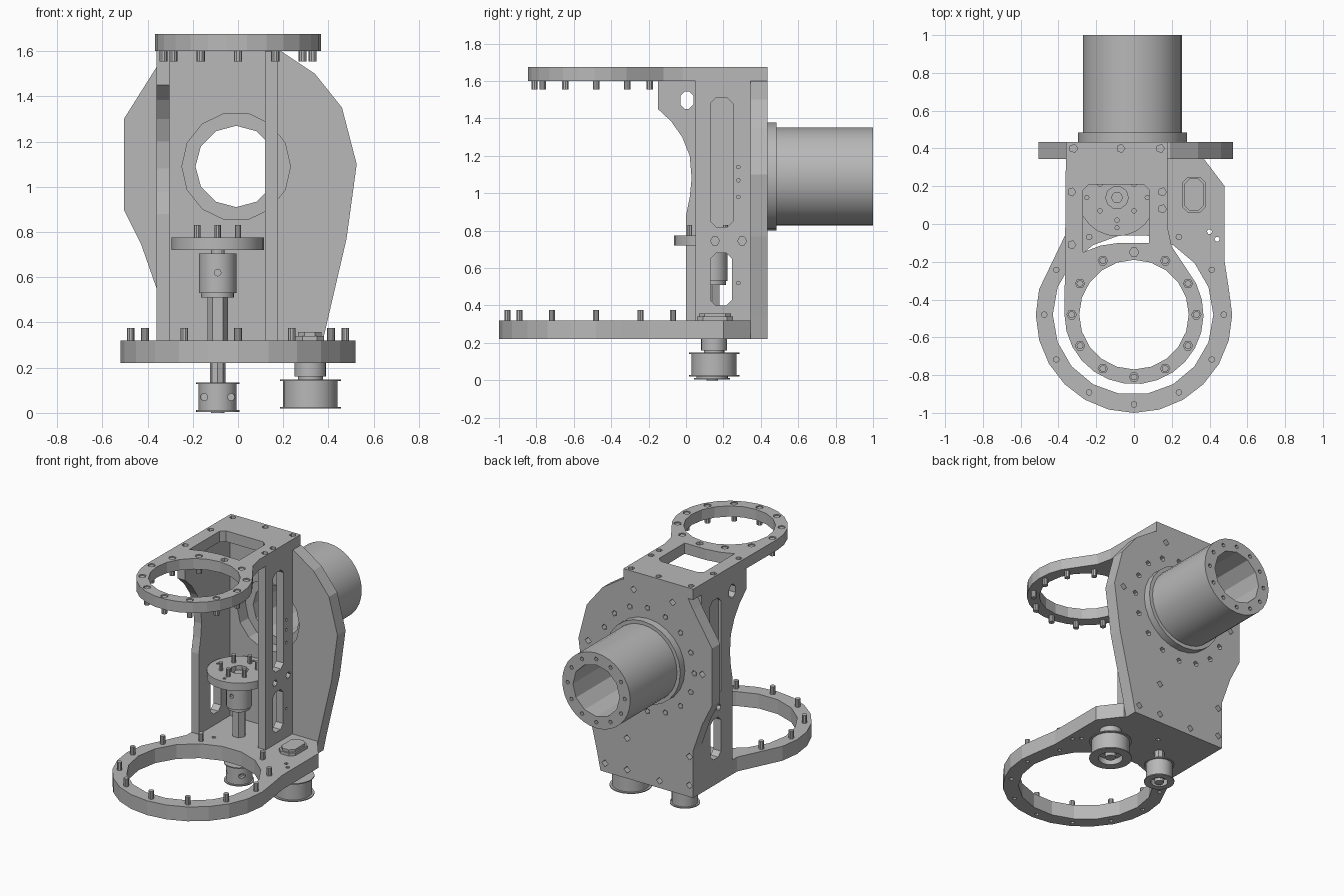
import bpy, bmesh
from math import sin, cos, radians, tau
from mathutils import Vector

cube = bpy.data.objects.get("Cube")
if cube:
    bpy.data.objects.remove(cube)

grey = bpy.data.materials.new("machined grey")
grey.use_nodes = True
colour = (0.48, 0.48, 0.48, 1)
grey.diffuse_color = colour
grey.node_tree.nodes["Principled BSDF"].inputs["Base Color"].default_value = colour


def arc(cx, cy, r, start, end, n):
    """Points along an arc, angles in degrees, both ends included."""
    angles = [radians(start + (end - start) * i / n) for i in range(n + 1)]
    return [(cx + r * cos(a), cy + r * sin(a)) for a in angles]


def circle(cx, cy, r, n=24):
    return [(cx + r * cos(tau * i / n), cy + r * sin(tau * i / n)) for i in range(n)]


def rounded(x0, y0, x1, y1, c):
    """Rectangle with cut corners."""
    return [(x0 + c, y0), (x1 - c, y0), (x1, y0 + c), (x1, y1 - c),
            (x1 - c, y1), (x0 + c, y1), (x0, y1 - c), (x0, y0 + c)]


def bolt_circle(cx, cy, r, n=12, skip=()):
    return [p for i, p in enumerate(circle(cx, cy, r, n)) if i not in skip]


def place(axis, p, d):
    u, v = p
    return Vector({"x": (d, u, v), "y": (u, d, v), "z": (u, v, d)}[axis])


def solid_mesh(name, solids):
    """Each solid is (axis, outline, start, end)."""
    bm = bmesh.new()
    for axis, outline, d0, d1 in solids:
        a = [bm.verts.new(place(axis, p, d0)) for p in outline]
        b = [bm.verts.new(place(axis, p, d1)) for p in outline]
        bm.faces.new(a)
        bm.faces.new(b[::-1])
        for i in range(len(a)):
            j = (i + 1) % len(a)
            bm.faces.new((a[i], b[i], b[j], a[j]))
    bmesh.ops.recalc_face_normals(bm, faces=bm.faces)
    mesh = bpy.data.meshes.new(name)
    bm.to_mesh(mesh)
    bm.free()
    return mesh


def part(name, solids, cuts=(), smooth=False):
    obj = bpy.data.objects.new(name, solid_mesh(name, solids))
    bpy.context.collection.objects.link(obj)
    if cuts:
        cutter = bpy.data.objects.new("cutter", solid_mesh("cutter", cuts))
        bpy.context.collection.objects.link(cutter)
        cutter.hide_render = True
        mod = obj.modifiers.new("cut", "BOOLEAN")
        mod.operation, mod.solver, mod.object = "DIFFERENCE", "EXACT", cutter
        graph = bpy.context.evaluated_depsgraph_get()
        baked = bpy.data.meshes.new_from_object(obj.evaluated_get(graph))
        obj.modifiers.clear()
        obj.data = baked
        bpy.data.objects.remove(cutter)
    obj.data.materials.clear()
    obj.data.materials.append(grey)
    if smooth:
        bpy.ops.object.select_all(action="DESELECT")
        obj.select_set(True)
        bpy.context.view_layer.objects.active = obj
        bpy.ops.object.shade_smooth_by_angle(angle=radians(25))
    return obj


RING_Y = -0.48           # shared centre of both rings
MX, MZ = -0.008, 1.09    # housing axis
SX, SY = -0.09, 0.14     # drive shaft axis
PX, PY = 0.32, 0.15      # large pulley axis

# Bottom plate with its ring
bottom = arc(0, RING_Y, 0.52, 165, 375, 14)
bottom += [(0.48, -0.2), (0.48, 0.2), (0.37, 0.345), (-0.36, 0.345), (-0.36, -0.05)]
cuts = [("z", circle(-0.005, RING_Y, 0.425, 18), 0.1, 0.5)]
cuts += [("z", circle(x, y, 0.014, 6), 0.2, 0.25)
         for x, y in bolt_circle(0, RING_Y, 0.475, 12, (3,))]
cuts += [("z", circle(x, y, 0.014, 6), 0.2, 0.5)
         for x, y in [(0.4, -0.04), (0.44, -0.08), (-0.2, 0.02), (0.02, 0.26)]]
part("bottom_ring_plate", [("z", bottom, 0.22, 0.32)], cuts)

# Top plate with its ring and window
top = arc(0, RING_Y, 0.368, 180, 400, 16)
top += [(0.2, -0.12), (0.178, -0.02), (0.178, 0.435), (-0.36, 0.435)]
window = [(-0.27, -0.15), (-0.18, -0.115), (-0.08, -0.1), (0.08, -0.1),
          (0.08, 0.18), (0.05, 0.21), (-0.24, 0.21), (-0.27, 0.18)]
cuts = [("z", circle(0, RING_Y, 0.29, 20), 1.5, 1.8), ("z", window, 1.5, 1.8)]
cuts += [("z", circle(x, y, 0.025, 6), 1.655, 1.8)
         for x, y in bolt_circle(0, RING_Y, 0.33)]
cuts += [("z", circle(x, y, 0.022, 5), 1.63, 1.8)
         for x, y in [(-0.33, 0.17), (-0.33, -0.11), (0.15, 0.17), (0.15, 0.08),
                      (-0.32, 0.4), (-0.07, 0.4), (0.14, 0.4)]]
part("top_ring_plate", [("z", top, 1.6, 1.675)], cuts)

# Pins on both rings
part("top_ring_pins", [("z", circle(x, y, 0.018, 10), 1.555, 1.67)
                       for x, y in bolt_circle(0, RING_Y, 0.33, 12, (3,))])
part("bottom_ring_pins", [("z", circle(x, y, 0.017, 10), 0.24, 0.375)
                          for x, y in bolt_circle(0, RING_Y, 0.475, 12, (3,))])

# Back plate
back = [(-0.36, 0.22), (0.355, 0.22), (0.38, 0.34), (0.48, 0.77), (0.525, 1.1),
        (0.46, 1.35), (0.34, 1.5), (0.19, 1.6), (-0.32, 1.6), (-0.36, 1.53),
        (-0.505, 1.3), (-0.505, 0.9), (-0.43, 0.75), (-0.36, 0.55)]
cuts = [("y", circle(MX, MZ, 0.24, 14), 0.2, 0.6)]
cuts += [("y", circle(x, z, 0.02, 5), 0.4, 0.6)
         for x, z in bolt_circle(MX, MZ, 0.36, 16)]
cuts += [("y", circle(x, z, 0.024, 4), 0.395, 0.6)
         for x, z in [(-0.33, 0.3), (-0.33, 0.5), (0.15, 0.5), (0.15, 0.28), (-0.1, 0.27),
                      (0.32, 0.28), (-0.2, 1.54), (0.1, 1.55), (-0.43, 1.1), (0.45, 1.1)]]
part("back_plate", [("y", back, 0.345, 0.435)], cuts)

# Left upright, a straight slotted bar
cuts = [("x", rounded(0.13, 0.82, 0.25, 1.51, 0.03), 0, 0.3),
        ("x", rounded(0.13, 0.4, 0.245, 0.68, 0.03), 0, 0.3)]
cuts += [("x", circle(y, z, 0.024, 6), 0.14, 0.3) for y, z in [(0.155, 0.745), (0.3, 0.745)]]
cuts += [("x", circle(y, z, 0.01, 6), 0.1, 0.3)
         for y, z in [(0.28, 0.98), (0.28, 1.07), (0.28, 1.14), (0.28, 0.52)]]
part("left_upright", [("x", rounded(0.05, 0.32, 0.345, 1.6, 0.001), 0.12, 0.177)], cuts)

# Right upright, with a curved gusset under the top plate
gusset = [(0.345, 0.32), (0.345, 1.6), (-0.15, 1.6), (-0.15, 1.45), (-0.08, 1.385),
          (-0.02, 1.3), (0.02, 1.2), (0.03, 1.08), (0.02, 0.98), (0, 0.88), (0, 0.32)]
cuts = [("x", rounded(0.13, 0.4, 0.245, 0.68, 0.03), -0.5, -0.1),
        ("x", rounded(0.13, 0.82, 0.25, 1.51, 0.03), -0.5, -0.34),
        ("x", rounded(-0.03, 1.45, 0.04, 1.545, 0.025), -0.5, -0.1)]
cuts += [("x", circle(y, z, 0.024, 6), -0.5, -0.335) for y, z in [(0.155, 0.745), (0.3, 0.745)]]
part("right_upright", [("x", gusset, -0.36, -0.302)], cuts)

# Hollow rear housing and its mounting flange
bore = ("y", circle(MX, MZ, 0.18, 12), 0.3, 1.2)
part("housing_flange", [("y", circle(MX, MZ, 0.288, 24), 0.435, 0.485)], [bore], True)
cuts = [bore] + [("y", circle(x, z, 0.014, 6), 0.96, 1.2)
                 for x, z in bolt_circle(MX, MZ, 0.22)]
part("rear_housing", [("y", circle(MX, MZ, 0.262, 32), 0.485, 1.0)], cuts, True)

# Drive shaft with coupling disc and hub
cuts = [("z", circle(SX, SY, 0.06, 10), 0.735, 0.9)]
cuts += [("z", circle(x, y, 0.012, 6), 0.6, 0.9) for x, y in bolt_circle(SX, SY, 0.16, 4)]
part("coupling_disc", [("z", circle(SX, SY, 0.205, 24), 0.72, 0.775)], cuts, True)
part("coupling_pins", [("z", circle(x, y, 0.014, 10), 0.74, 0.83)
                       for x, y in rounded(SX - 0.09, SY - 0.07, SX + 0.09, SY + 0.07, 0)[::2]
                       + [(SX, SY - 0.12), (SX, SY + 0.12)]])
part("coupling_hub", [("z", circle(SX, SY, 0.083, 20), 0.53, 0.705),
                      ("z", circle(SX, SY, 0.07, 20), 0.705, 0.72),
                      ("z", circle(SX, SY, 0.073, 20), 0.51, 0.53)],
     [("y", circle(SX, 0.62, 0.015, 8), 0, 0.1)], True)
part("drive_shaft", [("z", circle(SX, SY, 0.046, 6), 0.22, 0.52),
                     ("z", circle(SX, SY, 0.034, 8), 0.13, 0.22),
                     ("z", circle(SX, SY, 0.03, 12), 0.7, 0.76)])


# Belt pulleys: body, two thin rims, hollow underside
def pulley(name, x, y, r, rim, z0, z1, holes=()):
    part(name, [("z", circle(x, y, r, 24), z0 + 0.005, z1 - 0.005)],
         [("z", circle(x, y, r * 0.65, 16), -0.1, z0 + 0.04)] + list(holes), True)
    for label, z in (("lower", z0), ("upper", z1 - 0.007)):
        part(name + "_" + label + "_rim", [("z", circle(x, y, rim, 24), z, z + 0.007)],
             [("z", circle(x, y, r * 0.65, 16), -0.1, z0 + 0.04)], True)


pulley("small_pulley", SX, SY, 0.084, 0.096, 0.005, 0.135,
       [("y", circle(SX + s, 0.07, 0.016, 8), 0, 0.12) for s in (-0.06, 0.06)])
pulley("large_pulley", PX, PY, 0.12, 0.135, 0.02, 0.148)
part("small_pulley_core", [("z", circle(SX, SY, 0.03, 12), 0, 0.06)])
part("large_pulley_core", [("z", circle(PX, PY, 0.035, 12), 0.025, 0.07)])
part("large_pulley_neck", [("z", circle(PX, PY, 0.07, 20), 0.16, 0.225),
                           ("z", circle(PX, PY, 0.055, 20), 0.145, 0.16)], smooth=True)
part("pulley_bearing_cap", [("z", rounded(0.255, 0.06, 0.38, 0.25, 0.03), 0.31, 0.34),
                            ("z", rounded(0.265, 0.07, 0.37, 0.24, 0.03), 0.34, 0.357)])
